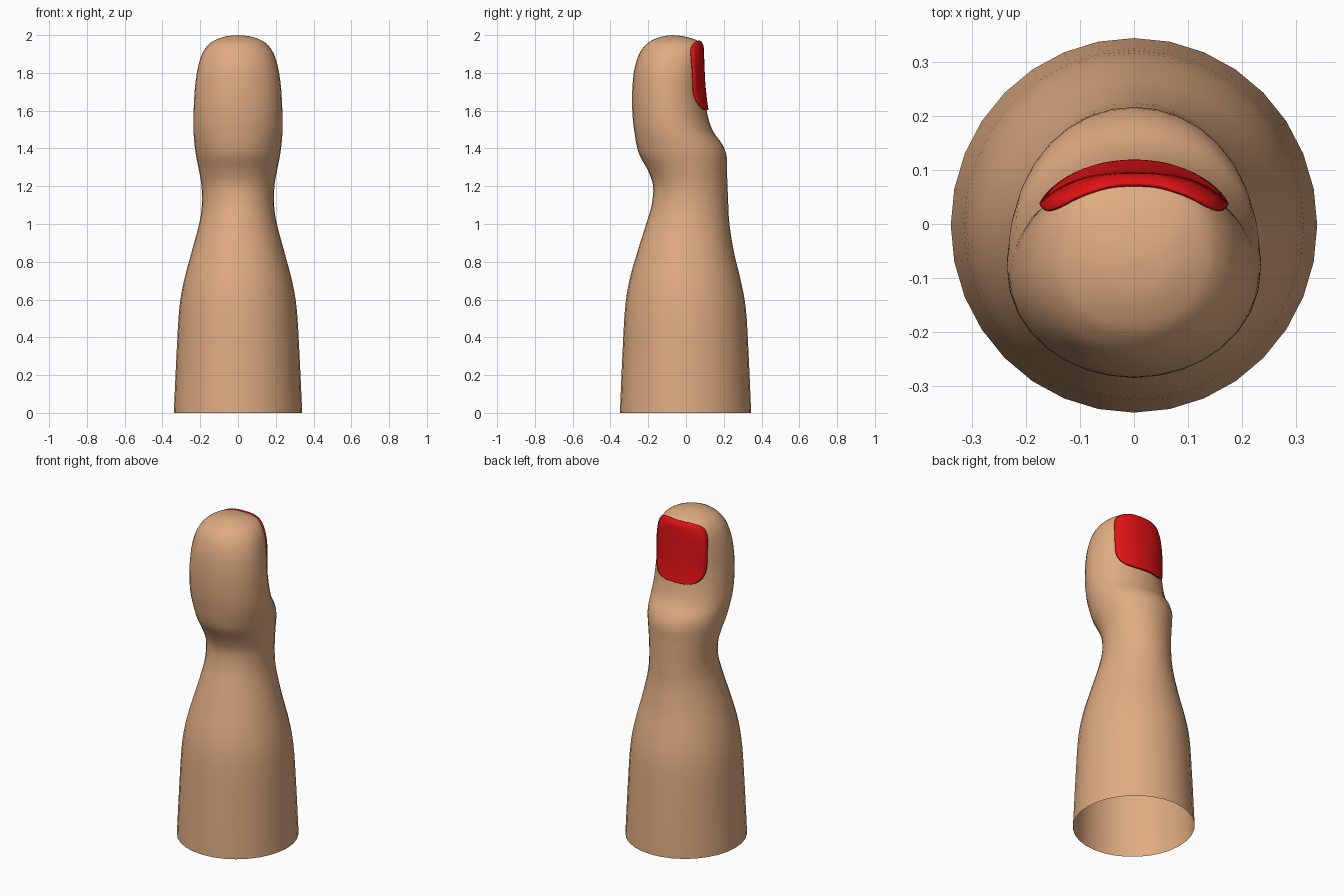
import bpy, bmesh, math

if "Cube" in bpy.data.objects:
    bpy.data.objects.remove(bpy.data.objects["Cube"])

SIDES = 32
STEPS = 4

# Profile rows: height, half width, front y, back y
KEYS = [
    (0.00, .340, -.350, .345), (0.30, .326, -.337, .332), (0.55, .311, -.323, .317),
    (0.70, .286, -.300, .290), (0.85, .246, -.258, .254), (1.00, .206, -.211, .230),
    (1.10, .191, -.182, .224), (1.20, .193, -.174, .220), (1.28, .206, -.200, .217),
    (1.36, .222, -.244, .215), (1.42, .230, -.262, .193), (1.48, .235, -.272, .150),
    (1.54, .236, -.280, .124), (1.62, .234, -.285, .106), (1.72, .228, -.284, .094),
    (1.82, .214, -.273, .088), (1.90, .190, -.248, .085), (1.95, .156, -.212, .080),
    (1.975, .118, -.175, .052), (1.993, .066, -.125, -.010), (2.00, .0, -.068, -.068),
]


def material(name, colour):
    m = bpy.data.materials.new(name)
    m.diffuse_color = (*colour, 1)
    m.use_nodes = True
    m.node_tree.nodes["Principled BSDF"].inputs["Base Color"].default_value = m.diffuse_color
    return m


def add_object(name, bm, mat):
    mesh = bpy.data.meshes.new(name)
    bmesh.ops.recalc_face_normals(bm, faces=bm.faces)
    bm.to_mesh(mesh)
    bm.free()
    mesh.materials.append(mat)
    ob = bpy.data.objects.new(name, mesh)
    bpy.context.collection.objects.link(ob)
    bpy.ops.object.select_all(action='DESELECT')
    ob.select_set(True)
    bpy.context.view_layer.objects.active = ob
    bpy.ops.object.shade_smooth_by_angle(angle=math.radians(50))
    return ob


def catmull(a, b, c, d, t):
    return .5 * (2 * b + (c - a) * t + (2 * a - 5 * b + 4 * c - d) * t * t
                 + (3 * b - a - 3 * c + d) * t ** 3)


# Smooth the profile rows
rows = []
for i in range(len(KEYS) - 1):
    quad = [KEYS[max(0, min(len(KEYS) - 1, i + k))] for k in (-1, 0, 1, 2)]
    for s in range(STEPS):
        rows.append([catmull(*v, s / STEPS) for v in zip(*quad)])


def back_power(z):
    # The back of the tip is a little squarer where the nail lies
    return 2 + .5 * max(0, min(1, (z - 1.7) / .2))


def row_at(z):
    for a, b in zip(rows, rows[1:]):
        if a[0] <= z <= b[0]:
            t = (z - a[0]) / (b[0] - a[0])
            return [p + (q - p) * t for p, q in zip(a, b)]
    return rows[-1]


def back_y(x, z):
    _, w, f, b = row_at(z)
    p = back_power(z)
    return (f + b) / 2 + (b - f) / 2 * max(0, 1 - abs(x / w) ** p) ** (1 / p)


skin = material("skin", (.74, .41, .22))
polish = material("red_polish", (.75, .006, .007))

# Thumb: stacked rings, open underneath
bm = bmesh.new()
rings = []
for z, w, f, b in rows:
    ring = []
    for k in range(SIDES):
        a = 2 * math.pi * k / SIDES
        c, s = math.cos(a), math.sin(a)
        e = 2 / back_power(z) if s > 0 else 1
        x = math.copysign(abs(c) ** e, c) * w
        y = (f + b) / 2 + math.copysign(abs(s) ** e, s) * (b - f) / 2
        ring.append(bm.verts.new((x, y, z)))
    rings.append(ring)
for lo, hi in zip(rings, rings[1:]):
    for k in range(SIDES):
        n = (k + 1) % SIDES
        bm.faces.new((lo[k], lo[n], hi[n], hi[k]))
tip = bm.verts.new((0, KEYS[-1][2], 2))
for k in range(SIDES):
    bm.faces.new((rings[-1][k], rings[-1][(k + 1) % SIDES], tip))
add_object("thumb", bm, skin)

# Nail: rounded rectangle following the back of the tip
bm = bmesh.new()
NU, NV = 20, 28
grid = []
for j in range(NV + 1):
    v = -math.cos(math.pi * (.03 + .94 * j / NV))
    z = 1.785 + .183 * v
    half = .172 * (1 - abs(v) ** 4) ** .25
    half = min(half, row_at(z)[1] * .92)
    line = []
    for i in range(NU + 1):
        x = half * (2 * i / NU - 1)
        line.append(bm.verts.new((x, back_y(x, z) + .006, z)))
    grid.append(line)
for a, b in zip(grid, grid[1:]):
    for i in range(NU):
        bm.faces.new((a[i], a[i + 1], b[i + 1], b[i]))
nail = add_object("nail", bm, polish)
solid = nail.modifiers.new("thickness", 'SOLIDIFY')
solid.thickness = .009
solid.offset = 0
